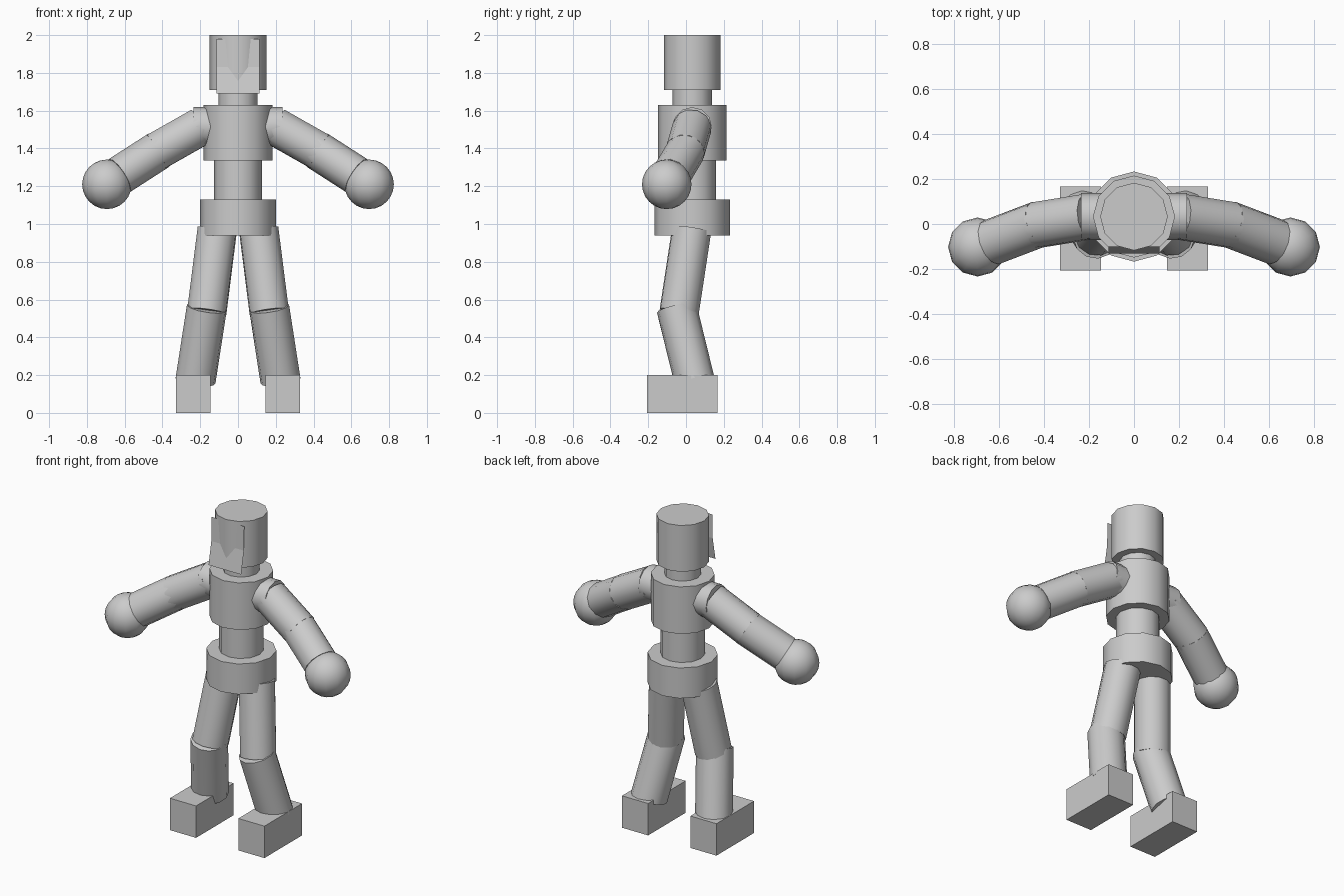
import bpy
import math
from mathutils import Vector

cube = bpy.data.objects.get("Cube")
if cube:
    bpy.data.objects.remove(cube, do_unlink=True)

# One plain grey for the whole figure
grey = bpy.data.materials.new("plain_grey")
grey.use_nodes = True
GREY = (0.6, 0.6, 0.6, 1)
grey.diffuse_color = GREY
grey.node_tree.nodes["Principled BSDF"].inputs["Base Color"].default_value = GREY

SIDES = 12
MID_Y = 0.033


def finish(name, smooth=True):
    obj = bpy.context.object
    obj.name = obj.data.name = name
    obj.data.materials.clear()
    obj.data.materials.append(grey)
    if smooth:
        bpy.ops.object.shade_smooth_by_angle(angle=math.radians(40))
    return obj


def tube(name, start, end, radius):
    """Capped cylinder running from start to end."""
    a, b = Vector(start), Vector(end)
    axis = b - a
    turn = Vector((0, 0, 1)).rotation_difference(axis).to_euler()
    bpy.ops.mesh.primitive_cylinder_add(vertices=SIDES, radius=radius, depth=axis.length,
                                        location=(a + b) / 2, rotation=turn)
    return finish(name)


# Head and trunk: stacked drums (name, bottom, top, radius)
for name, low, high, radius in [
    ("head", 1.71, 2.0, 0.15),
    ("neck", 1.6, 1.73, 0.104),
    ("chest", 1.335, 1.63, 0.182),
    ("waist", 1.1, 1.35, 0.126),
    ("hips", 0.94, 1.13, 0.2),
]:
    tube(name, (0, MID_Y, low), (0, MID_Y, high), radius)

# Face plate: thin sheet, upright above and flaring forward below
profile = [(-0.099, 1.98), (-0.103, 1.83), (-0.13, 1.69)]
verts = [(x, y, z) for y, z in profile for x in (-0.113, 0.113)]
mesh = bpy.data.meshes.new("face_plate")
mesh.from_pydata(verts, [], [(i, i + 2, i + 3, i + 1) for i in (0, 2)])
mesh.materials.append(grey)
plate = bpy.data.objects.new("face_plate", mesh)
bpy.context.collection.objects.link(plate)

# Limbs, built for each side
for side, s in (("left", 1), ("right", -1)):
    shoulder = (s * 0.2, MID_Y, 1.515)
    elbow = (s * 0.435, -0.005, 1.382)
    tube(side + "_shoulder", (s * 0.1, MID_Y, 1.515), (s * 0.235, MID_Y, 1.515), 0.104)
    tube(side + "_upper_arm", shoulder, elbow, 0.104)
    tube(side + "_forearm", (s * 0.42, 0.0, 1.39), (s * 0.63, -0.08, 1.255), 0.104)

    bpy.ops.mesh.primitive_uv_sphere_add(segments=SIDES, ring_count=SIDES, radius=0.131,
                                         location=(s * 0.694, -0.102, 1.21))
    finish(side + "_hand")

    tube(side + "_thigh", (s * 0.11, 0.03, 0.97), (s * 0.165, -0.036, 0.535), 0.106)
    tube(side + "_shin", (s * 0.165, -0.05, 0.557), (s * 0.225, 0.045, 0.17), 0.107)

    bpy.ops.mesh.primitive_cube_add(size=1, location=(s * 0.237, -0.02, 0.1))
    foot = bpy.context.object
    foot.scale = (0.181, 0.372, 0.2)
    finish(side + "_foot", smooth=False)
